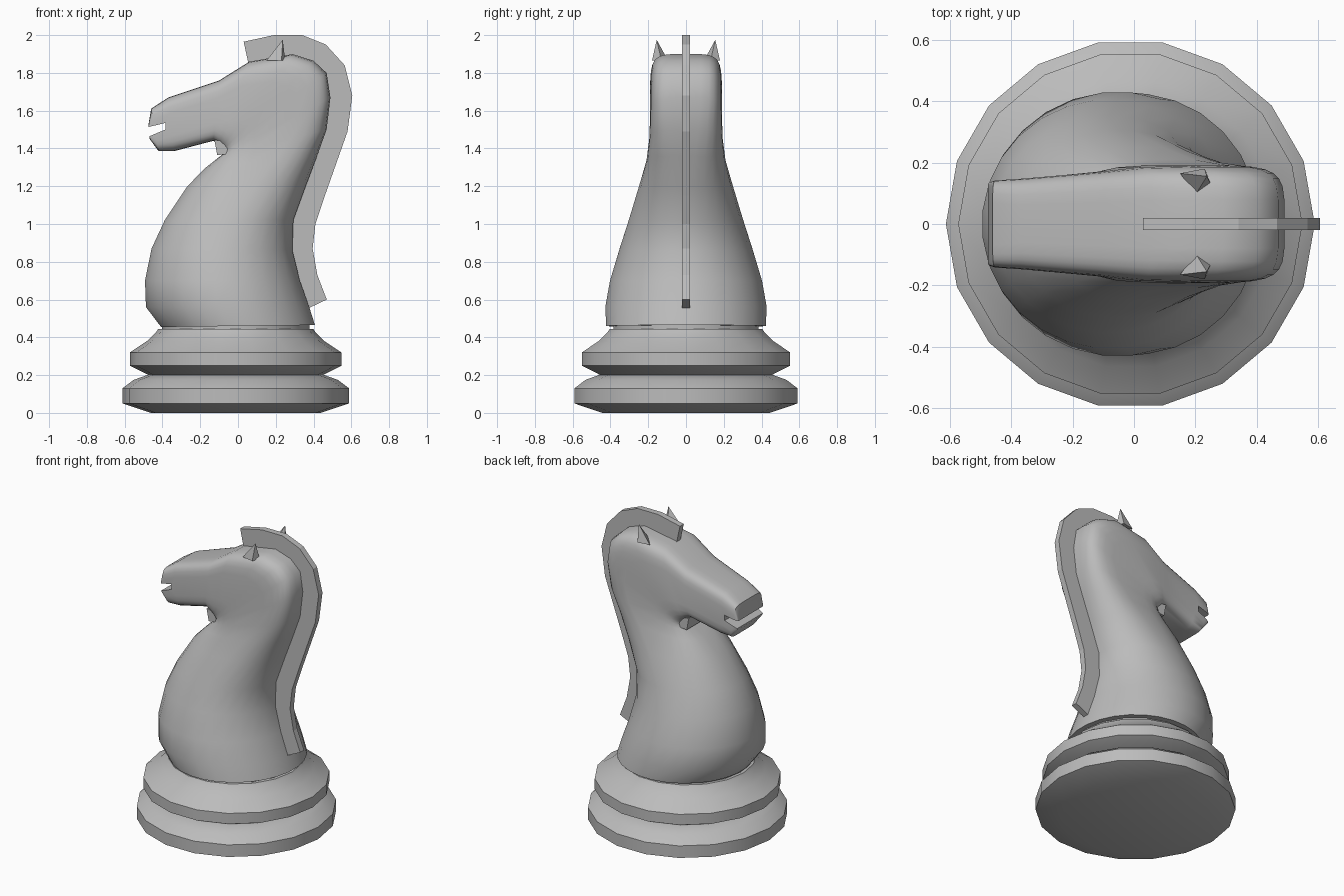
import bpy
import bmesh
from math import cos, sin, pi, radians, copysign
from mathutils import Vector

default = bpy.data.objects.get("Cube")
if default:
    bpy.data.objects.remove(default, do_unlink=True)

grey = bpy.data.materials.new("plain grey")
grey.use_nodes = True
grey.diffuse_color = (0.5, 0.5, 0.5, 1)
grey.node_tree.nodes["Principled BSDF"].inputs["Base Color"].default_value = grey.diffuse_color


def finish(bm, name, smooth_angle=None):
    """Turn a bmesh into a named, coloured object."""
    bmesh.ops.recalc_face_normals(bm, faces=bm.faces)
    mesh = bpy.data.meshes.new(name)
    bm.to_mesh(mesh)
    bm.free()
    mesh.materials.append(grey)
    obj = bpy.data.objects.new(name, mesh)
    bpy.context.collection.objects.link(obj)
    if smooth_angle:
        smooth(obj, smooth_angle)
    return obj


def smooth(obj, angle):
    bpy.ops.object.select_all(action="DESELECT")
    obj.select_set(True)
    bpy.context.view_layer.objects.active = obj
    bpy.ops.object.shade_smooth_by_angle(angle=radians(angle))


def loft(rings, name, smooth_angle=None):
    """Skin closed rings of points and cap both ends."""
    bm = bmesh.new()
    loops = [[bm.verts.new(p) for p in ring] for ring in rings]
    for low, high in zip(loops, loops[1:]):
        for i in range(len(low)):
            j = (i + 1) % len(low)
            bm.faces.new((low[i], low[j], high[j], high[i]))
    bm.faces.new(loops[0])
    bm.faces.new(loops[-1])
    return finish(bm, name, smooth_angle)


def turned(profile, name, sides=18, centre=-0.012):
    """Lathe a list of (radius, height) pairs."""
    turn = [2 * pi * i / sides for i in range(sides)]
    rings = [[(centre + r * cos(a), r * sin(a), z) for a in turn] for r, z in profile]
    return loft(rings, name, 30)


def plate(outline, half, name):
    """Extrude an x-z outline evenly about the middle plane."""
    return loft([[(x, side, z) for x, z in outline] for side in (-half, half)], name)


def section(front, back, half, power, count=28):
    """Rounded cross-section spanning two points of the side outline."""
    a, b = (Vector((x, 0, z)) for x, z in (front, back))
    ring = []
    for i in range(count):
        t = 2 * pi * (i + 0.5) / count
        c, s = (copysign(abs(v) ** (2 / power), v) for v in (cos(t), sin(t)))
        p = (a + b) / 2 + (b - a) / 2 * c
        ring.append((p.x, half * s, p.z))
    return ring


# Stepped base
turned([(0.45, 0), (0.6, 0.05), (0.6, 0.13), (0.54, 0.175), (0.47, 0.2), (0.42, 0.2)], "lower_base")
turned([(0.42, 0.195), (0.46, 0.2), (0.56, 0.25), (0.56, 0.32), (0.47, 0.38),
        (0.42, 0.43), (0.41, 0.445), (0.39, 0.445), (0.39, 0.47)], "upper_base")

# Neck and head: throat side, mane side, half width, squareness
stations = [
    ((-0.41, 0.455), (0.41, 0.465), 0.425, 2),
    ((-0.49, 0.56), (0.38, 0.56), 0.43, 2),
    ((-0.495, 0.7), (0.33, 0.7), 0.405, 2),
    ((-0.46, 0.87), (0.29, 0.86), 0.355, 2),
    ((-0.39, 1.02), (0.295, 1.02), 0.305, 2.1),
    ((-0.27, 1.2), (0.36, 1.2), 0.25, 2.4),
    ((-0.17, 1.3), (0.42, 1.36), 0.21, 3),
    ((-0.1, 1.355), (0.47, 1.5), 0.195, 4),
    ((-0.08, 1.37), (0.49, 1.67), 0.19, 5),
    ((-0.075, 1.38), (0.47, 1.8), 0.19, 5),
    ((-0.08, 1.392), (0.4, 1.865), 0.19, 5),
    ((-0.088, 1.404), (0.29, 1.9), 0.19, 5),
    ((-0.1, 1.42), (0.06, 1.86), 0.185, 5),
    ((-0.13, 1.44), (-0.1, 1.76), 0.17, 5),
    ((-0.34, 1.385), (-0.37, 1.67), 0.148, 5),
    ((-0.42, 1.385), (-0.46, 1.61), 0.142, 6),
    ((-0.468, 1.45), (-0.475, 1.52), 0.135, 7),
]
body = loft([section(*s) for s in stations], "neck_and_head")

# Open mouth
cutter = plate([(-0.385, 1.5), (-0.385, 1.535), (-0.55, 1.495), (-0.55, 1.43)], 0.3, "mouth_cutter")
cutter.hide_render = True
cut = body.modifiers.new("mouth", "BOOLEAN")
cut.operation = "DIFFERENCE"
cut.solver = "EXACT"
cut.object = cutter
bpy.context.view_layer.objects.active = body
bpy.ops.object.modifier_apply(modifier=cut.name)
bpy.data.objects.remove(cutter, do_unlink=True)
smooth(body, 40)

# Jaw corner
plate([(-0.125, 1.445), (-0.11, 1.365), (-0.06, 1.37), (0, 1.43)], 0.15, "jaw")

# Ears
for side, name in ((1, "left_ear"), (-1, "right_ear")):
    bm = bmesh.new()
    base = [bm.verts.new((x, side * y, 1.865)) for x, y in
            ((0.15, 0.165), (0.2, 0.095), (0.25, 0.13), (0.23, 0.18))]
    tip = bm.verts.new((0.237, side * 0.155, 1.975))
    bm.faces.new(base)
    for i in range(len(base)):
        bm.faces.new((base[i], base[i - 1], tip))
    finish(bm, name)

# Mane crest
outer = [(0.03, 1.965), (0.19, 2), (0.34, 2), (0.465, 1.95), (0.565, 1.84), (0.605, 1.68),
         (0.58, 1.49), (0.46, 1.15), (0.41, 1), (0.395, 0.87), (0.42, 0.73), (0.47, 0.6)]
inner = [(0.055, 1.85), (0.2, 1.87), (0.3, 1.87), (0.38, 1.85), (0.44, 1.79), (0.47, 1.67),
         (0.45, 1.5), (0.34, 1.18), (0.28, 1), (0.27, 0.87), (0.31, 0.75), (0.375, 0.555)]
loft([[(x, y, z) for (x, z), y in ((o, -0.02), (o, 0.02), (i, 0.02), (i, -0.02))]
      for o, i in zip(outer, inner)], "mane")
